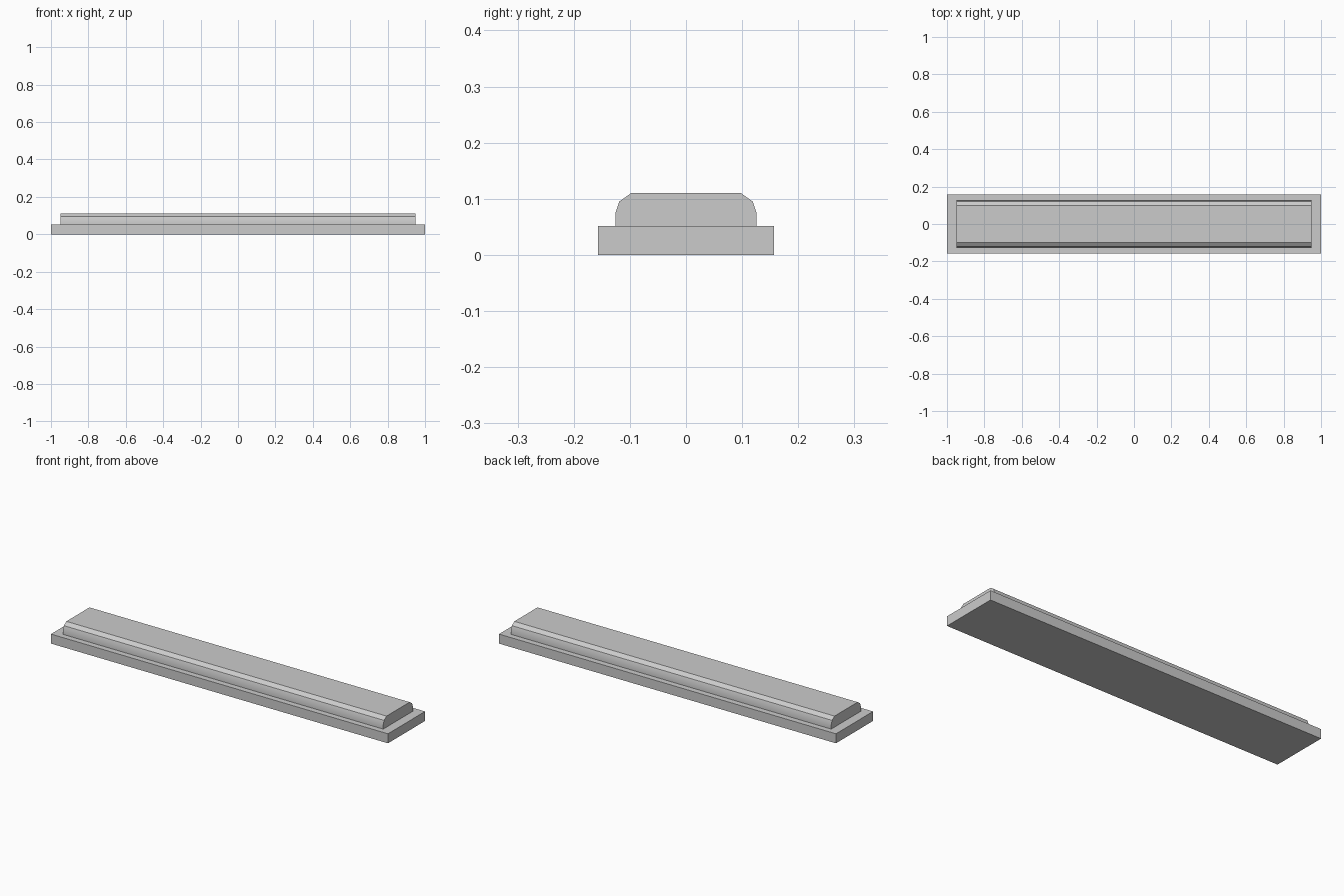
import bpy
import bmesh
import math

cube = bpy.data.objects.get("Cube")
if cube:
    bpy.data.objects.remove(cube, do_unlink=True)

grey = bpy.data.materials.new("plain grey")
grey.use_nodes = True
colour = (0.6, 0.6, 0.6, 1)
grey.diffuse_color = colour
grey.node_tree.nodes["Principled BSDF"].inputs["Base Color"].default_value = colour


def extrude_along_x(name, half_profile, half_length):
    """Mirror a (y, z) half profile and extrude it along x."""
    profile = half_profile + [(-y, z) for y, z in reversed(half_profile)]
    bm = bmesh.new()
    end = bm.faces.new([bm.verts.new((-half_length, y, z)) for y, z in profile])
    result = bmesh.ops.extrude_face_region(bm, geom=[end], use_keep_orig=True)
    moved = [v for v in result["geom"] if isinstance(v, bmesh.types.BMVert)]
    bmesh.ops.translate(bm, verts=moved, vec=(2 * half_length, 0, 0))
    bmesh.ops.recalc_face_normals(bm, faces=bm.faces)
    mesh = bpy.data.meshes.new(name)
    bm.to_mesh(mesh)
    bm.free()
    mesh.materials.append(grey)
    obj = bpy.data.objects.new(name, mesh)
    bpy.context.collection.objects.link(obj)
    return obj


# Flat rectangular base
extrude_along_x("base_plate", [(0.157, 0), (0.157, 0.051)], 1.0)

# Raised bar with rounded shoulders, square ends
bar = extrude_along_x(
    "raised_bar",
    [(0.126, 0.051), (0.126, 0.074), (0.119, 0.095), (0.098, 0.11)], 0.95)
bpy.ops.object.select_all(action="DESELECT")
bar.select_set(True)
bpy.context.view_layer.objects.active = bar
bpy.ops.object.shade_smooth_by_angle(angle=math.radians(30))
